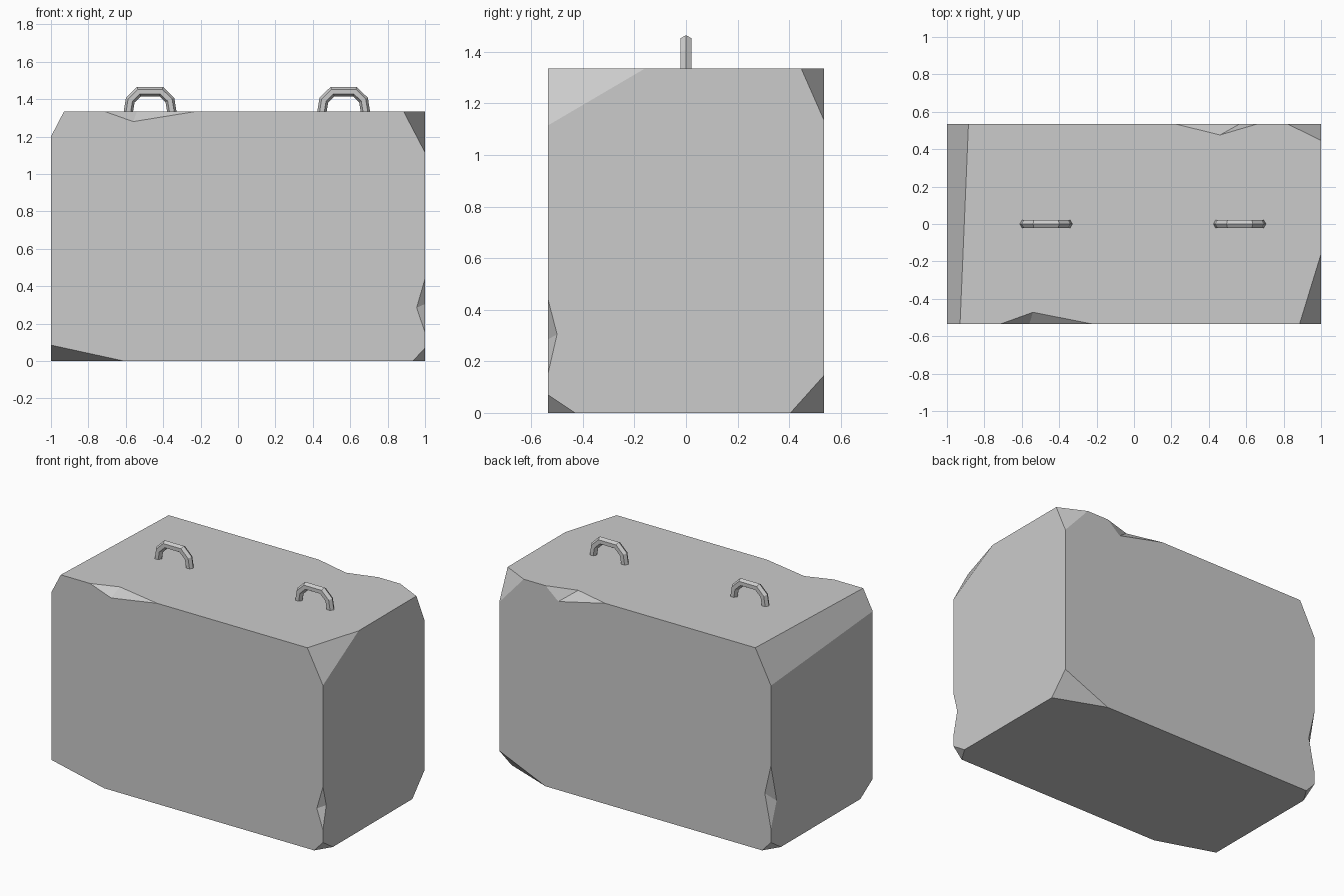
import bpy, bmesh, math
from mathutils import Vector

if "Cube" in bpy.data.objects:
    bpy.data.objects.remove(bpy.data.objects["Cube"])

HX, HY, H = 1.0, 0.535, 1.335


def make_object(name, bm):
    bmesh.ops.recalc_face_normals(bm, faces=bm.faces)
    mesh = bpy.data.meshes.new(name)
    bm.to_mesh(mesh)
    bm.free()
    obj = bpy.data.objects.new(name, mesh)
    bpy.context.collection.objects.link(obj)
    return obj


def slice_off(bm, a, b, c):
    """Cut the solid by the plane through three points, dropping the outside."""
    a, b, c = Vector(a), Vector(b), Vector(c)
    n = (b - a).cross(c - a).normalized()
    if n.dot(a - Vector((0, 0, H / 2))) < 0:
        n = -n
    cut = bmesh.ops.bisect_plane(bm, geom=bm.verts[:] + bm.edges[:] + bm.faces[:],
                                 plane_co=a, plane_no=n, clear_outer=True)
    edges = [e for e in cut["geom_cut"] if isinstance(e, bmesh.types.BMEdge)]
    bmesh.ops.edgeloop_fill(bm, edges=edges)


# Stone block with its corners knocked off
bm = bmesh.new()
bmesh.ops.create_cube(bm, size=1)
for v in bm.verts:
    v.co = (v.co.x * 2 * HX, v.co.y * 2 * HY, (v.co.z + 0.5) * H)

# corner signs (x, y, top/bottom) and how far the break runs along x, y, z
corners = [
    ((1, -1, 1), (0.115, 0.375, 0.22)),
    ((1, 1, 1), (0.18, 0.088, 0.20)),
    ((-1, -1, -1), (0.39, 0.13, 0.085)),
    ((1, 1, -1), (0.34, 0.13, 0.145)),
    ((1, -1, -1), (0.065, 0.105, 0.07)),
    ((-1, 1, -1), (0.065, 0.105, 0.07)),
]
for (sx, sy, sz), (dx, dy, dz) in corners:
    x, y, z = sx * HX, sy * HY, H if sz > 0 else 0
    slice_off(bm, (x - sx * dx, y, z), (x, y - sy * dy, z), (x, y, z - sz * dz))

# sloping break along the top left edge
slice_off(bm, (-0.885, HY, H), (-0.93, -HY, H), (-HX, -HY, 1.2))
block = make_object("stone_block", bm)

# Chips in the edges: two ends on the edge, one point on each neighbouring face
chips = [
    ((-0.715, -HY, H), (-0.22, -HY, H), (-0.54, -0.472, H), (-0.56, -HY, 1.28)),
    ((0.66, HY, H), (0.22, HY, H), (0.46, 0.476, H), (0.565, HY, 1.255)),
    ((HX, -HY, 0.44), (HX, -HY, 0.153), (0.955, -HY, 0.285), (HX, -0.5, 0.305)),
    ((-HX, HY, 0.58), (-HX, HY, 0.16), (-0.955, HY, 0.385), (-HX, 0.475, 0.325)),
]
bm = bmesh.new()
for chip in chips:
    a, b, t, f = map(Vector, chip)
    mid = (t + f) / 2
    # grow the wedge outwards while keeping its two inner planes
    verts = [bm.verts.new(mid + (p - mid) * 1.5) for p in (a, b, t, f)]
    for i in range(4):
        bm.faces.new([v for j, v in enumerate(verts) if j != i])
    bm.normal_update()
cutter = make_object("chip_cutter", bm)
cutter.hide_render = True
cutter.display_type = 'WIRE'

mod = block.modifiers.new("chips", 'BOOLEAN')
mod.operation = 'DIFFERENCE'
mod.solver = 'EXACT'
mod.object = cutter


# Handles: six-sided bar bent through mitred corners
def handle(name, cx, r=0.025, sides=6):
    half = [(0.119, H - 0.02), (0.106, 1.395), (0.06, 1.44)]
    path = [Vector((-x, 0, z)) for x, z in half] + [Vector((x, 0, z)) for x, z in reversed(half)]
    bm = bmesh.new()
    rings = []
    for i, p in enumerate(path):
        d0 = (p - path[max(i - 1, 0)]).normalized()
        d1 = (path[min(i + 1, len(path) - 1)] - p).normalized()
        tan = (d0 + d1).normalized()
        if i in (0, len(path) - 1):
            tan, mitre = Vector((0, 0, 1 if i == 0 else -1)), 1
        else:
            mitre = 1 / tan.dot(d1)
        out = Vector((-tan.z, 0, tan.x))
        rings.append([bm.verts.new(p + Vector((cx, 0, 0)) + out * r * mitre * math.cos(a)
                                   + Vector((0, r * math.sin(a), 0)))
                      for a in (2 * math.pi * k / sides for k in range(sides))])
    for r0, r1 in zip(rings, rings[1:]):
        for k in range(sides):
            n = (k + 1) % sides
            bm.faces.new((r0[k], r0[n], r1[n], r1[k]))
    bm.faces.new(rings[0])
    bm.faces.new(rings[-1])
    return make_object(name, bm)


handle("left_handle", -0.47)
handle("right_handle", 0.565)
